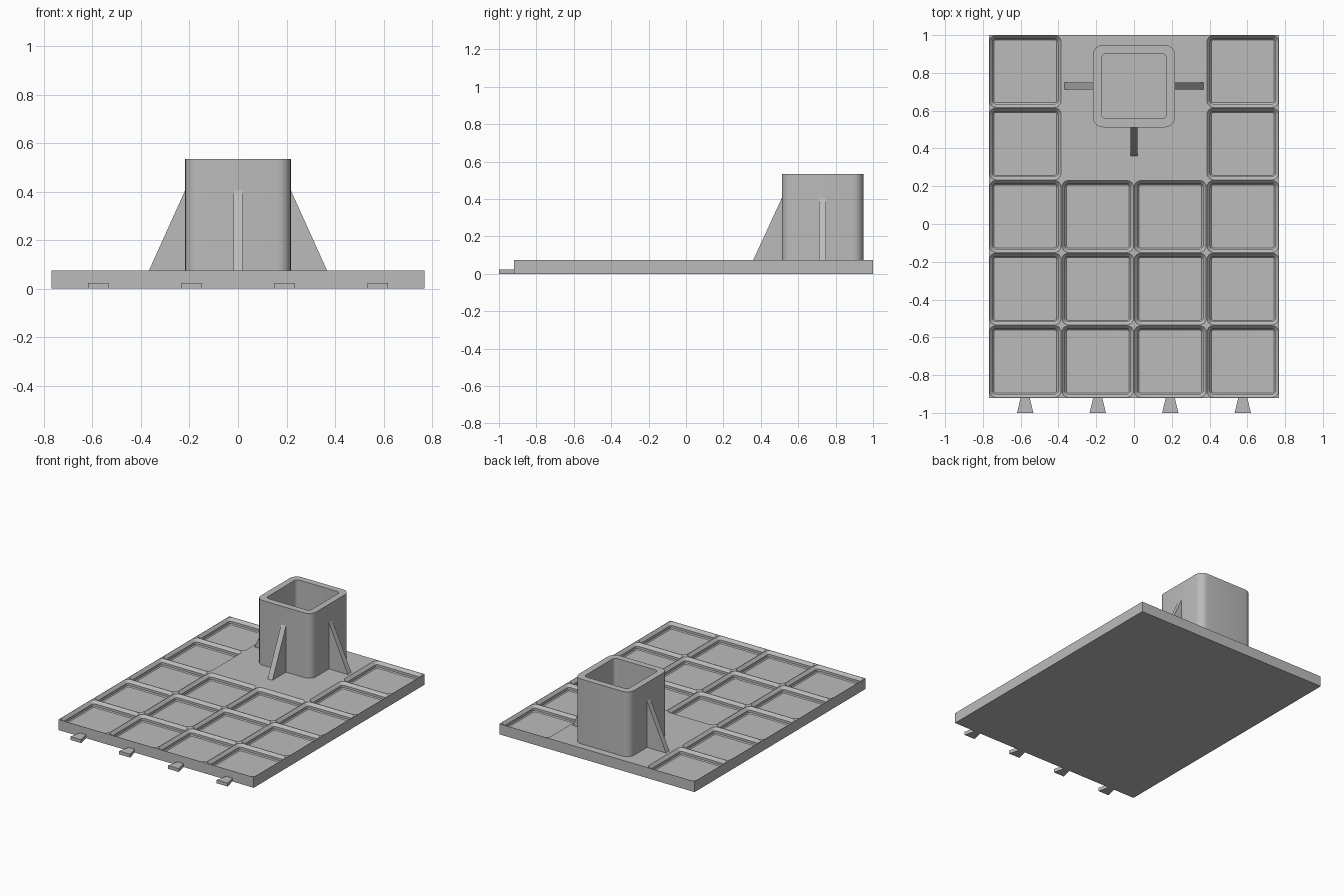
import bpy, bmesh, math

if "Cube" in bpy.data.objects:
    bpy.data.objects.remove(bpy.data.objects["Cube"])

P = 0.384                      # cell pitch
X0, Y0, TOP = -0.768, -0.92, 0.075
TY = 0.73                      # socket centre in y

grey = bpy.data.materials.new("plastic grey")
grey.diffuse_color = (0.5, 0.5, 0.5, 1)
grey.use_nodes = True
grey.node_tree.nodes["Principled BSDF"].inputs["Base Color"].default_value = grey.diffuse_color


def finish(name, bm, smooth=True):
    bmesh.ops.remove_doubles(bm, verts=bm.verts, dist=1e-5)
    bmesh.ops.recalc_face_normals(bm, faces=bm.faces)
    me = bpy.data.meshes.new(name)
    bm.to_mesh(me)
    bm.free()
    me.materials.append(grey)
    ob = bpy.data.objects.new(name, me)
    bpy.context.collection.objects.link(ob)
    if smooth:
        bpy.ops.object.select_all(action='DESELECT')
        ob.select_set(True)
        bpy.context.view_layer.objects.active = ob
        bpy.ops.object.shade_smooth_by_angle(angle=math.radians(30))
    return ob


def ring(bm, cx, cy, half, r, z, n=6):
    """Rounded square loop of vertices."""
    out = []
    for q, (sx, sy) in enumerate(((1, 1), (-1, 1), (-1, -1), (1, -1))):
        for i in range(n + 1):
            a = math.pi / 2 * (q + i / n)
            out.append(bm.verts.new((cx + sx * (half - r) + r * math.cos(a),
                                     cy + sy * (half - r) + r * math.sin(a), z)))
    return out


def loft(bm, cx, cy, profile):
    """Join rounded squares (half, radius, z) and cap the last one."""
    rings = [ring(bm, cx, cy, *p) for p in profile]
    for a, b in zip(rings, rings[1:]):
        for i in range(len(a)):
            j = (i + 1) % len(a)
            bm.faces.new((a[i], a[j], b[j], b[i]))
    bm.faces.new(rings[-1])


def prism(name, pts, vec):
    """Extrude a flat outline along vec."""
    bm = bmesh.new()
    f = bm.faces.new([bm.verts.new(p) for p in pts])
    ext = bmesh.ops.extrude_face_region(bm, geom=[f], use_keep_orig=True)
    moved = [v for v in ext["geom"] if isinstance(v, bmesh.types.BMVert)]
    bmesh.ops.translate(bm, verts=moved, vec=vec)
    return finish(name, bm, False)


# Base plate: stepped pockets in every cell but the four under the socket
bm = bmesh.new()
pocket = [(P / 2, 0, TOP), (P / 2 - 0.002, 0.035, TOP), (0.1724, 0.017, 0.0553),
          (0.1724, 0.017, 0.039), (0.166, 0.0105, 0.0325)]
for i in range(4):
    for j in range(5):
        cx, cy = X0 + P * (i + 0.5), Y0 + P * (j + 0.5)
        if i in (1, 2) and j >= 3:
            h = P / 2
            bm.faces.new([bm.verts.new((cx + sx * h, cy + sy * h, TOP))
                          for sx, sy in ((-1, -1), (1, -1), (1, 1), (-1, 1))])
        else:
            loft(bm, cx, cy, pocket)
# plate sides, split per cell, and underside
corners = ([(X0 + P * i, Y0) for i in range(4)] + [(-X0, Y0 + P * j) for j in range(5)]
           + [(-X0 - P * i, 1.0) for i in range(4)] + [(X0, 1.0 - P * j) for j in range(5)])
low = [bm.verts.new((x, y, 0)) for x, y in corners]
high = [bm.verts.new((x, y, TOP)) for x, y in corners]
for k in range(len(low)):
    m = (k + 1) % len(low)
    bm.faces.new((low[k], low[m], high[m], high[k]))
bm.faces.new(low[::-1])
finish("base_plate", bm)

# Square socket, open at the top
bm = bmesh.new()
loft(bm, 0, TY, [(0.218, 0.055, TOP), (0.218, 0.055, 0.535),
                 (0.172, 0.025, 0.535), (0.172, 0.025, TOP + 0.001)])
finish("socket", bm)

# Triangular braces on the two sides and the front
T = 0.019
for s, name in ((-1, "left_brace"), (1, "right_brace")):
    prism(name, [(s * 0.21, TY - T, TOP), (s * 0.367, TY - T, TOP),
                 (s * 0.218, TY - T, 0.405), (s * 0.21, TY - T, 0.405)], (0, 2 * T, 0))
prism("front_brace", [(-T, TY - 0.21, TOP), (-T, TY - 0.37, TOP),
                      (-T, TY - 0.218, 0.405), (-T, TY - 0.21, 0.405)], (2 * T, 0, 0))

# Dovetail tabs along the front edge
for i in range(4):
    cx = X0 + P * (i + 0.5)
    prism(f"tab_{i + 1}", [(cx - 0.043, -1, 0), (cx + 0.043, -1, 0),
                           (cx + 0.024, Y0, 0), (cx - 0.024, Y0, 0)], (0, 0, 0.024))
